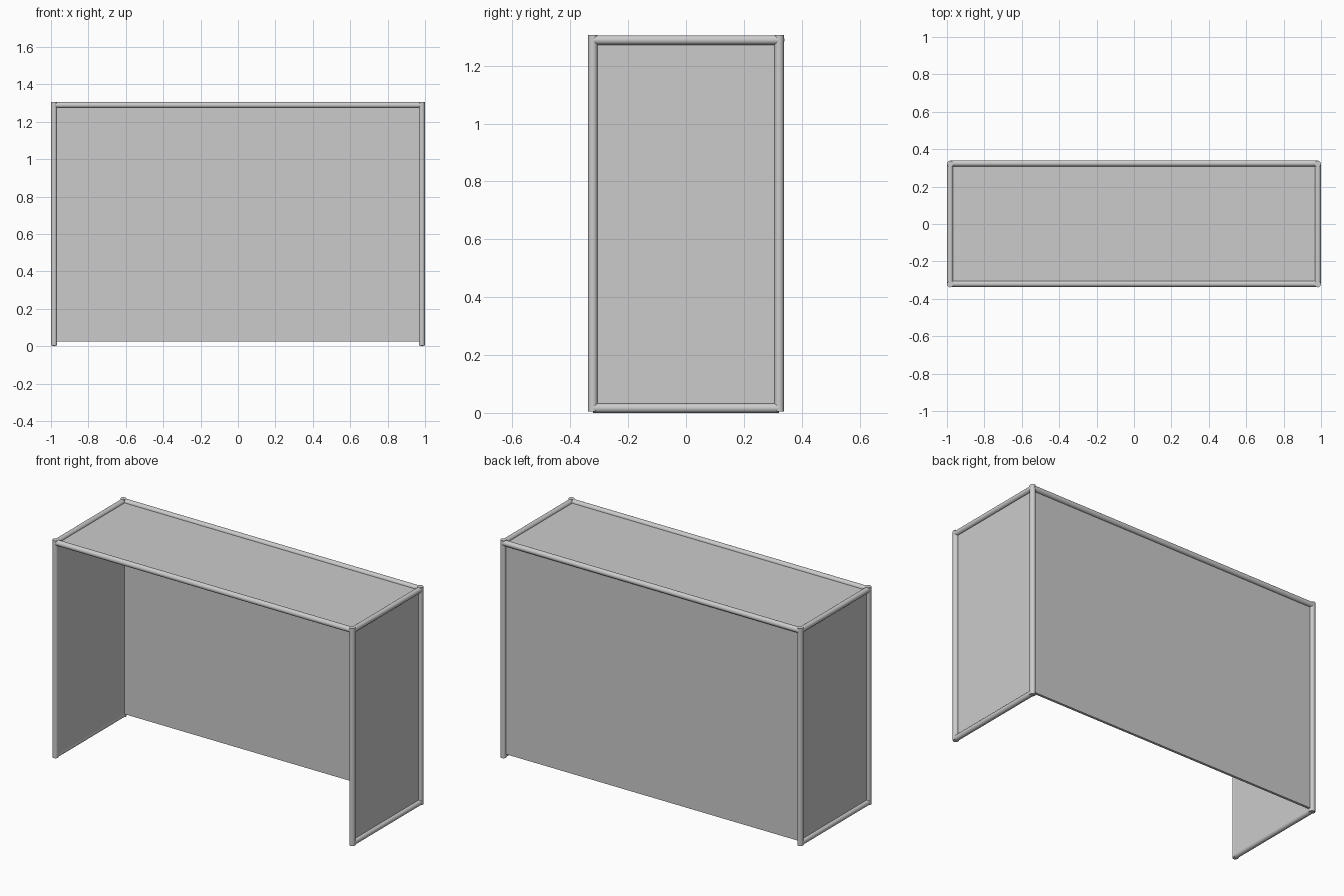
import bpy
from mathutils import Vector

if "Cube" in bpy.data.objects:
    bpy.data.objects.remove(bpy.data.objects["Cube"])

R = 0.0165          # tube radius
X, Y = 0.983, 0.322  # tube centre lines
TOP = 1.289         # top rail height
T = 0.015           # panel thickness


def tube(name, a, b):
    a, b = Vector(a), Vector(b)
    d = b - a
    bpy.ops.mesh.primitive_cylinder_add(vertices=24, radius=R, depth=d.length,
                                        location=(a + b) / 2)
    ob = bpy.context.object
    ob.name = name
    ob.rotation_euler = d.to_track_quat('Z', 'Y').to_euler()
    bpy.ops.object.shade_smooth_by_angle()


def panel(name, lo, hi):
    lo, hi = Vector(lo), Vector(hi)
    bpy.ops.mesh.primitive_cube_add(size=1, location=(lo + hi) / 2)
    ob = bpy.context.object
    ob.name = name
    ob.scale = hi - lo
    bpy.ops.object.transform_apply(location=False, rotation=False, scale=True)


# Corner posts, and top and bottom rails of each end
for side, sx in (("left", -1), ("right", 1)):
    x = sx * X
    for end, sy in (("front", -1), ("back", 1)):
        tube(f"{side}_{end}_post", (x, sy * Y, 0.004), (x, sy * Y, 1.306))
    tube(f"{side}_top_rail", (x, -Y, TOP), (x, Y, TOP))
    tube(f"{side}_bottom_rail", (x, -Y, R), (x, Y, R))
    # End panel, from the tube centre line inwards
    x0, x1 = sorted((x, x - sx * T))
    panel(f"{side}_panel", (x0, -Y, R), (x1, Y, TOP))

# Long top rails
tube("front_top_rail", (-X, -Y + 0.002, TOP), (X, -Y + 0.002, TOP))
tube("back_top_rail", (-X, Y + 0.002, TOP), (X, Y + 0.002, TOP))

# Back and top panels
panel("back_panel", (-X, Y - T, 0.025), (X, Y, TOP))
panel("top_panel", (-X, -Y, TOP - T), (X, Y, TOP))
